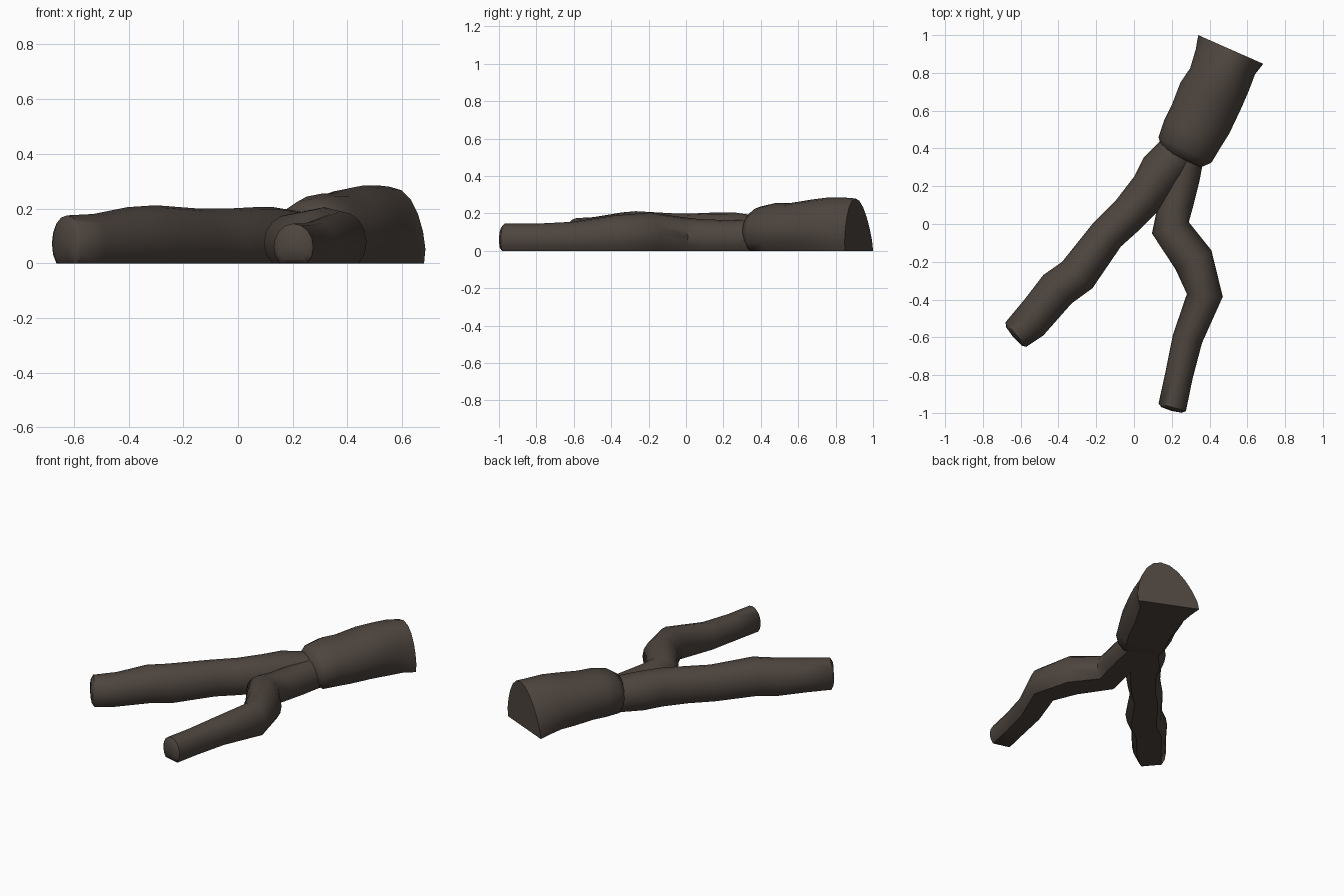
import bpy
import bmesh
import math
from mathutils import Vector

default_cube = bpy.data.objects.get("Cube")
if default_cube:
    bpy.data.objects.remove(default_cube, do_unlink=True)

SIDES = 16

bark = bpy.data.materials.new("dark brown bark")
bark.use_nodes = True
bark_colour = (0.075, 0.059, 0.049, 1.0)
bark.diffuse_color = bark_colour
bark_node = bark.node_tree.nodes["Principled BSDF"]
bark_node.inputs["Base Color"].default_value = bark_colour
bark_node.inputs["Roughness"].default_value = 0.9


def section(left, right, height, flare=0.0, skew=0.0):
    """Rounded cross-section lying flat on the ground between two points."""
    left, right = Vector((*left, 0)), Vector((*right, 0))
    middle, half = (left + right) / 2, (right - left) / 2
    points = []
    for i in range(SIDES):
        angle = math.tau * i / SIDES
        across = math.cos(angle)
        up = max(0.0, 0.41 + 0.59 * math.sin(angle))
        foot = max(-1.0, min(1.0, across / 0.707)) * (1 - up) ** 2
        across = across * (1 - 0.3 * flare) + 0.505 * flare * foot + skew * up
        points.append(middle + half * across + Vector((0, 0, up * height)))
    return points


def dome(ring, outward, scale):
    """Shrunken copy of a ring, pushed outward to round off an end."""
    centre = sum(ring, Vector()) / SIDES
    return [centre + (p - centre) * scale + outward for p in ring]


def tube(name, stations, start_dome=0.02, end_dome=0.02):
    """Skin a row of cross-sections and close both ends."""
    rings = [section(*s) for s in stations]
    centres = [sum(r, Vector()) / SIDES for r in rings]

    def away(a, b):
        step = centres[a] - centres[b]
        step.z = 0
        return step.normalized()

    first, last = away(0, 1), away(-1, -2)
    start = dome(rings[0], first * start_dome * 0.75, 0.75)
    end = dome(rings[-1], last * end_dome * 0.75, 0.75)
    tips = (centres[0] + first * start_dome, centres[-1] + last * end_dome)
    rings = [start] + rings + [end]

    bm = bmesh.new()
    rows = [[bm.verts.new(p) for p in ring] for ring in rings]
    for a, b in zip(rows, rows[1:]):
        for i in range(SIDES):
            j = (i + 1) % SIDES
            bm.faces.new((a[i], a[j], b[j], b[i]))
    for row, tip in zip((rows[0], rows[-1]), tips):
        pole = bm.verts.new(tip)
        for i in range(SIDES):
            bm.faces.new((row[i], row[(i + 1) % SIDES], pole))
    bmesh.ops.recalc_face_normals(bm, faces=bm.faces)
    mesh = bpy.data.meshes.new(name)
    bm.to_mesh(mesh)
    bm.free()
    mesh.materials.append(bark)
    obj = bpy.data.objects.new(name, mesh)
    bpy.context.collection.objects.link(obj)
    bpy.ops.object.select_all(action="DESELECT")
    obj.select_set(True)
    bpy.context.view_layer.objects.active = obj
    bpy.ops.object.shade_smooth_by_angle(angle=math.radians(50))
    return obj


# Thick base with a flared, cut back end
tube("root_base", [
    ((0.13, 0.46), (0.41, 0.325), 0.235),
    ((0.16, 0.55), (0.455, 0.4), 0.255),
    ((0.2, 0.63), (0.505, 0.48), 0.255),
    ((0.24, 0.75), (0.565, 0.61), 0.275, 0.1, 0.05),
    ((0.285, 0.83), (0.605, 0.7), 0.285, 0.3, 0.1),
    ((0.315, 0.93), (0.64, 0.79), 0.285, 0.6, 0.18),
    ((0.34, 1.0), (0.68, 0.85), 0.28, 1.0, 0.25),
], start_dome=0.06, end_dome=0.0)

# Long thick branch
tube("thick_branch", [
    ((0.25, 0.58), (0.4, 0.46), 0.17),
    ((0.14, 0.44), (0.3, 0.28), 0.19),
    ((0.05, 0.35), (0.21, 0.17), 0.205),
    ((0.0, 0.25), (0.12, 0.06), 0.205),
    ((-0.1, 0.12), (0.03, -0.03), 0.2),
    ((-0.22, 0.0), (-0.07, -0.12), 0.2),
    ((-0.38, -0.2), (-0.22, -0.34), 0.212),
    ((-0.48, -0.27), (-0.33, -0.42), 0.205),
    ((-0.58, -0.4), (-0.48, -0.59), 0.18),
    ((-0.68, -0.52), (-0.57, -0.65), 0.175),
])

# Thinner crooked branch
tube("thin_branch", [
    ((0.2, 0.42), (0.38, 0.4), 0.165),
    ((0.15, 0.2), (0.345, 0.22), 0.165),
    ((0.12, 0.07), (0.315, 0.1), 0.168),
    ((0.095, -0.05), (0.29, 0.01), 0.18),
    ((0.22, -0.24), (0.41, -0.14), 0.205),
    ((0.28, -0.37), (0.47, -0.385), 0.19),
    ((0.205, -0.59), (0.36, -0.63), 0.155),
    ((0.165, -0.79), (0.31, -0.82), 0.145),
    ((0.13, -0.95), (0.275, -0.99), 0.145),
])
